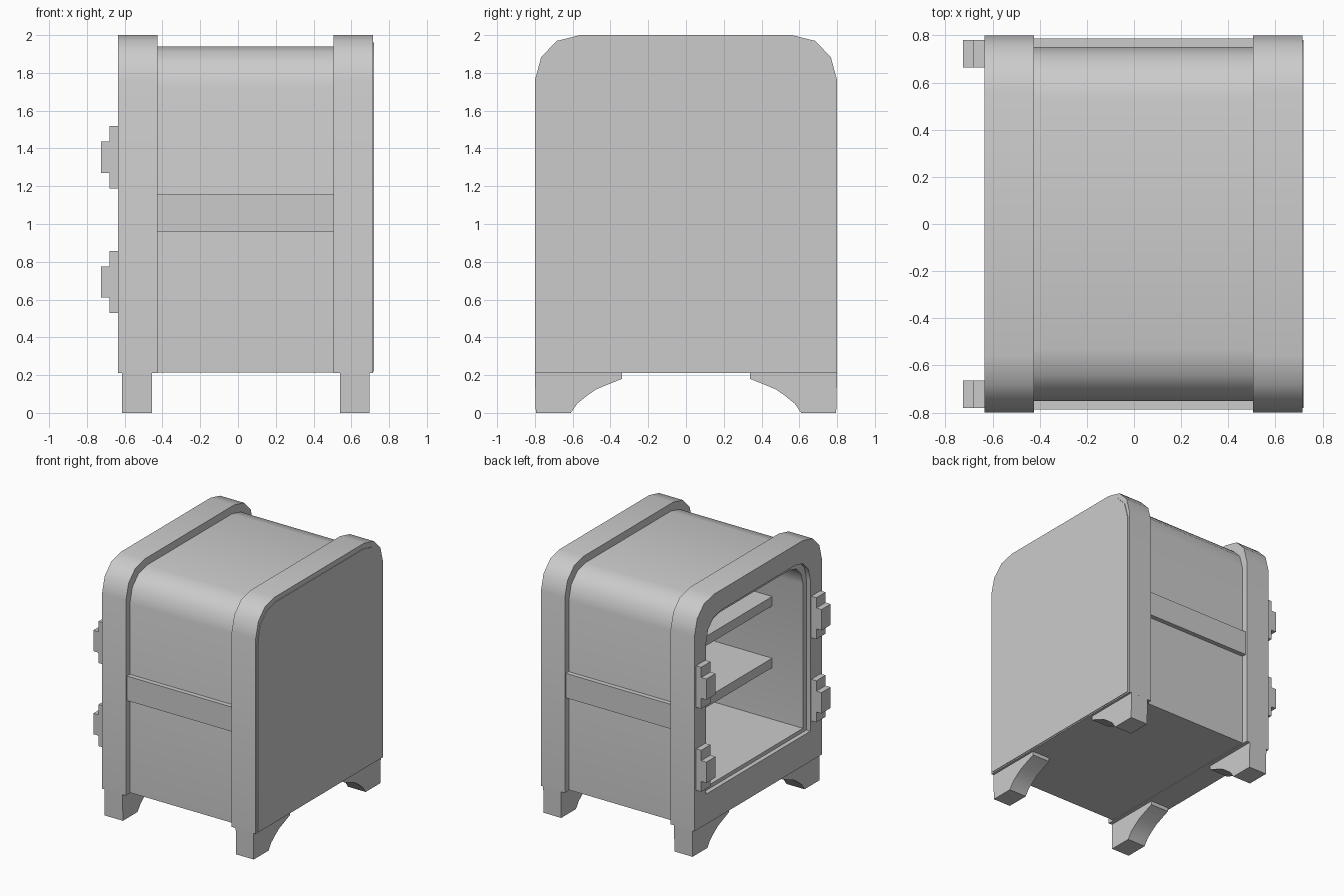
import bpy, bmesh

if "Cube" in bpy.data.objects:
    bpy.data.objects.remove(bpy.data.objects["Cube"])


def finish(bm, name, flip=False, smooth=True):
    bmesh.ops.recalc_face_normals(bm, faces=bm.faces)
    if flip:
        bmesh.ops.reverse_faces(bm, faces=bm.faces)
    me = bpy.data.meshes.new(name)
    bm.to_mesh(me)
    bm.free()
    ob = bpy.data.objects.new(name, me)
    bpy.context.collection.objects.link(ob)
    if smooth:
        bpy.ops.object.select_all(action='DESELECT')
        ob.select_set(True)
        bpy.context.view_layer.objects.active = ob
        bpy.ops.object.shade_smooth_by_angle(angle=0.6)
    return ob


def arch(w, z0, z1, r):
    """Square-bottomed outline (y, z) with faceted round top corners."""
    corner = [(0, 1), (.14, .48), (.49, .125), (1, 0)]
    right = [(w, z0)] + [(w - a * r, z1 - b * r) for a, b in corner]
    return right + [(-y, z) for y, z in reversed(right)]


def loft(name, sections, start=False, end=False, closed=False, flip=False, smooth=True):
    """Bridge (x, outline) sections along the x axis."""
    bm = bmesh.new()
    rings = [[bm.verts.new((x, y, z)) for y, z in pts] for x, pts in sections]
    pairs = list(zip(rings, rings[1:])) + ([(rings[-1], rings[0])] if closed else [])
    for a, b in pairs:
        for i in range(len(a)):
            j = (i + 1) % len(a)
            bm.faces.new((a[i], a[j], b[j], b[i]))
    if start:
        bm.faces.new(rings[0])
    if end:
        bm.faces.new(rings[-1])
    return finish(bm, name, flip, smooth)


def box(name, x0, x1, y0, y1, z0, z1):
    pts = [(y0, z0), (y1, z0), (y1, z1), (y0, z1)]
    return loft(name, [(x0, pts), (x1, pts)], True, True, smooth=False)


outer = arch(.80, .21, 2.0, .24)
body = arch(.75, .215, 1.94, .22)
rebate = arch(.655, .45, 1.84, .19)
opening = arch(.61, .48, 1.80, .17)

# Cabinet: open door frame, body shell, rear frame, back plate, interior
loft('door_frame', [(-.425, outer), (-.635, outer), (-.635, rebate), (-.60, rebate),
                    (-.60, opening), (-.425, opening)], closed=True)
loft('body_shell', [(-.425, body), (.505, body)])
loft('rear_frame', [(.505, outer), (.715, outer)], True, True)
plate = arch(.78, .22, 1.96, .23)
loft('back_plate', [(.70, plate), (.72, plate)], True, True)
loft('interior_liner', [(-.425, opening), (.49, opening)], end=True, flip=True)

# Shelves
for i, z in enumerate((.89, 1.38)):
    box(f'shelf_{i + 1}', -.33, .49, -.61, .61, z, z + .075)

leg = [(.80, .215), (.795, 0), (.61, 0), (.575, .05), (.525, .09),
       (.475, .125), (.34, .18), (.34, .215)]

for s, side in ((1, 'left'), (-1, 'right')):
    # Side trim band
    y0, y1 = sorted((s * .74, s * .787))
    box(f'{side}_trim_band', -.425, .505, y0, y1, .96, 1.155)
    # Stepped hinges on the door frame
    y0, y1 = sorted((s * .665, s * .78))
    for zc, level in ((.693, 'lower'), (1.353, 'upper')):
        pts = [(-.63, zc - .165), (-.68, zc - .165), (-.68, zc - .083), (-.725, zc - .083),
               (-.725, zc + .083), (-.68, zc + .083), (-.68, zc + .165), (-.63, zc + .165)]
        bm = bmesh.new()
        face = bm.faces.new([bm.verts.new((x, y0, z)) for x, z in pts])
        ext = bmesh.ops.extrude_face_region(bm, geom=[face], use_keep_orig=True)
        moved = [v for v in ext['geom'] if isinstance(v, bmesh.types.BMVert)]
        bmesh.ops.translate(bm, verts=moved, vec=(0, y1 - y0, 0))
        finish(bm, f'{side}_{level}_hinge', smooth=False)
    # Curved bracket legs
    outline = [(s * y, z) for y, z in leg]
    for x0, x1, end in ((-.615, -.455, 'door'), (.54, .695, 'rear')):
        loft(f'{side}_{end}_leg', [(x0, outline), (x1, outline)], True, True)
